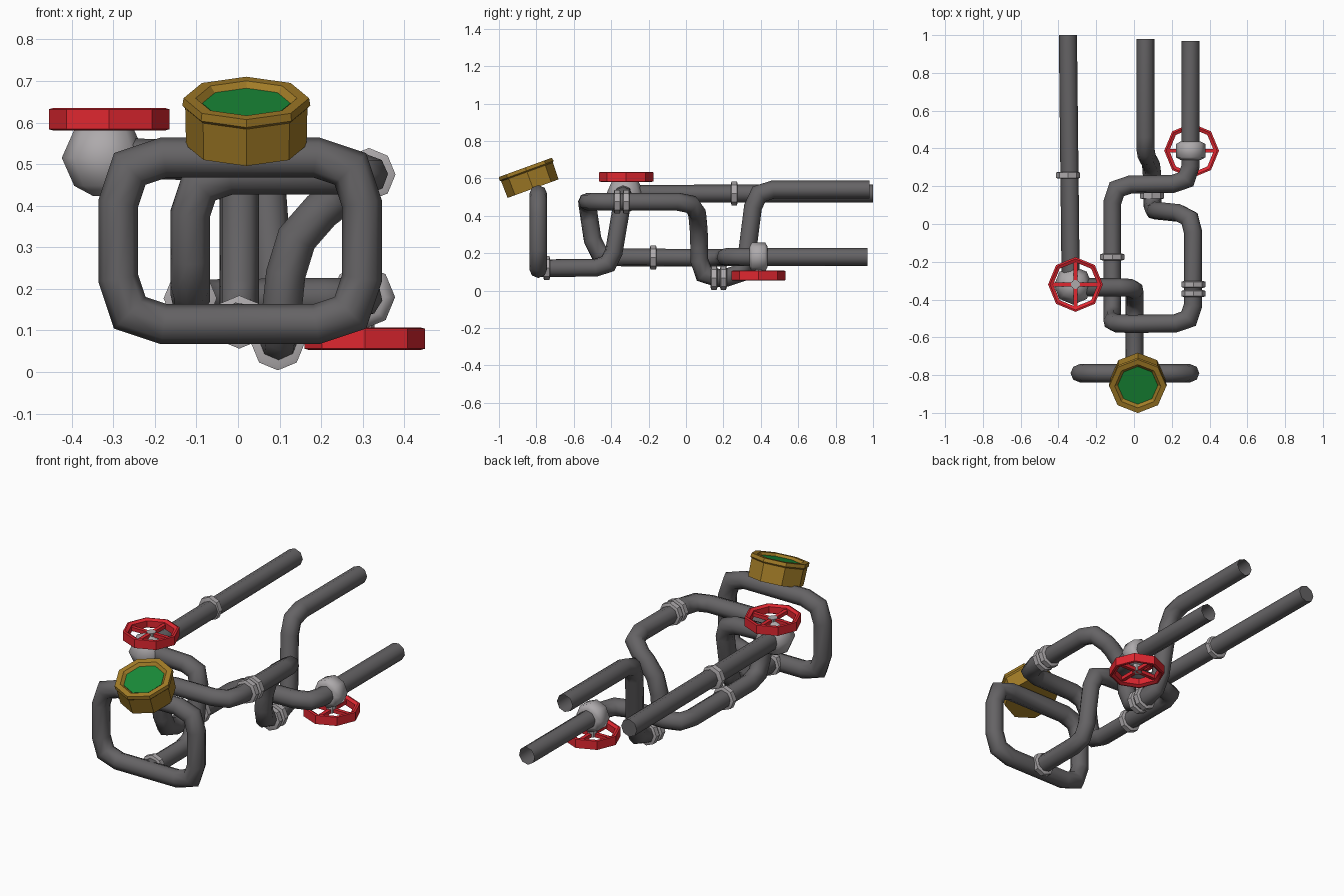
import bpy, bmesh, math
from mathutils import Vector, Matrix

if "Cube" in bpy.data.objects:
    bpy.data.objects.remove(bpy.data.objects["Cube"])

SIDES = 8
PIPE_R = 0.048


def material(name, rgb):
    m = bpy.data.materials.new(name)
    m.diffuse_color = (*rgb, 1)
    m.use_nodes = True
    m.node_tree.nodes["Principled BSDF"].inputs["Base Color"].default_value = m.diffuse_color
    return m


DARK = material("dark_metal", (0.13, 0.125, 0.13))
GREY = material("joint_metal", (0.42, 0.40, 0.41))
RED = material("red_paint", (0.75, 0.02, 0.03))
BROWN = material("brass", (0.36, 0.2, 0.02))
GREEN = material("green_glass", (0.01, 0.26, 0.04))


def finish(name, bm, mat, angle):
    bmesh.ops.recalc_face_normals(bm, faces=bm.faces)
    me = bpy.data.meshes.new(name)
    bm.to_mesh(me)
    bm.free()
    me.materials.append(mat)
    ob = bpy.data.objects.new(name, me)
    bpy.context.collection.objects.link(ob)
    bpy.ops.object.select_all(action='DESELECT')
    ob.select_set(True)
    bpy.context.view_layer.objects.active = ob
    bpy.ops.object.shade_smooth_by_angle(angle=math.radians(angle))
    return ob


def rounded(corners, r, closed):
    """Replace each corner by a three-point bend."""
    pts = [Vector(c) for c in corners]
    out = []
    n = len(pts)
    for i, p in enumerate(pts):
        if not closed and i in (0, n - 1):
            out.append(p)
            continue
        a, b = pts[i - 1] - p, pts[(i + 1) % n] - p
        pa = p + a.normalized() * min(r, a.length * 0.42)
        pb = p + b.normalized() * min(r, b.length * 0.42)
        out += [pa, (pa + 2 * p + pb) / 4, pb]
    return out


def pipe(name, corners, bend=0.1, closed=False, caps=False):
    """Sweep an octagon along the path with mitred bends."""
    pts = rounded(corners, bend, closed)
    n = len(pts)
    bm = bmesh.new()
    d = (pts[1] - pts[0]).normalized()
    ref = Vector((0, 0, 1)) if abs(d.z) < 0.8 else Vector((1, 0, 0))
    u = (ref - d * ref.dot(d)).normalized()
    v = d.cross(u)
    ring = [pts[0] + PIPE_R * (u * math.cos(t) + v * math.sin(t))
            for t in (2 * math.pi * k / SIDES for k in range(SIDES))]
    rings = [] if closed else [[bm.verts.new(c) for c in ring]]
    for i in range(1, n + 1 if closed else n):
        p = pts[i % n]
        d = (p - pts[i - 1]).normalized()
        nxt = (pts[(i + 1) % n] - p).normalized() if closed or i < n - 1 else d
        plane = (d + nxt).normalized()
        ring = [c + d * ((p - c).dot(plane) / d.dot(plane)) for c in ring]
        rings.append([bm.verts.new(c) for c in ring])
    for i in range(len(rings) if closed else len(rings) - 1):
        a, b = rings[i], rings[(i + 1) % len(rings)]
        for k in range(SIDES):
            j = (k + 1) % SIDES
            bm.faces.new((a[k], a[j], b[j], b[k]))
    if caps:
        bm.faces.new(rings[0])
        bm.faces.new(rings[-1])
    return finish(name, bm, DARK, 50)


def lathe(name, profile, loc, mat, tilt=0.0, closed=False, angle=30):
    """Revolve (radius, height) points; tilt turns the axis about x."""
    bm = bmesh.new()
    rings = []
    for r, h in profile:
        rings.append([bm.verts.new((r * math.cos(t), r * math.sin(t), h))
                      for t in (2 * math.pi * k / SIDES for k in range(SIDES))])
    for i in range(len(rings) if closed else len(rings) - 1):
        a, b = rings[i], rings[(i + 1) % len(rings)]
        for k in range(SIDES):
            j = (k + 1) % SIDES
            bm.faces.new((a[k], a[j], b[j], b[k]))
    if not closed:
        bm.faces.new(rings[0])
        bm.faces.new(rings[-1])
    bm.transform(Matrix.Translation(loc) @ Matrix.Rotation(math.radians(tilt), 4, 'X'))
    return finish(name, bm, mat, angle)


def wheel(name, loc):
    """Octagonal hand wheel with crossed spokes."""
    lathe(name + "_rim", [(0.118, -0.018), (0.135, -0.027), (0.145, -0.024), (0.145, 0.024),
                          (0.135, 0.027), (0.118, 0.018)], loc, RED, closed=True)
    bm = bmesh.new()
    for size in ((0.25, 0.02, 0.02), (0.02, 0.25, 0.02)):
        m = Matrix.Translation(loc) @ Matrix.Diagonal((*size, 1))
        bmesh.ops.create_cube(bm, size=1, matrix=m)
    finish(name + "_spokes", bm, RED, 30)


# front frame carrying the gauge
pipe("front_frame", [(-0.288, -0.79, 0.115), (0.298, -0.79, 0.115),
                     (0.298, -0.79, 0.516), (-0.288, -0.79, 0.516)], 0.11, closed=True)

# upper left pipe, through the valve and down to the frame
pipe("left_pipe", [(-0.35, 1.0, 0.52), (-0.335, -0.335, 0.517), (0.003, -0.335, 0.505),
                   (0.003, -0.40, 0.122), (0.003, -0.79, 0.12)], 0.085, caps=True)

# long winding pipe with two open rear ends
pipe("winding_pipe", [(0.06, 0.98, 0.54), (0.06, 0.37, 0.54), (0.095, 0.31, 0.07),
                      (0.097, 0.072, 0.067), (0.125, 0.07, 0.33), (0.313, 0.05, 0.475),
                      (0.313, -0.525, 0.475), (-0.115, -0.53, 0.475), (-0.115, -0.485, 0.178),
                      (-0.115, 0.208, 0.175), (0.3, 0.213, 0.18), (0.3, 0.97, 0.18)], 0.095)

# pipe joints
joints = [(-0.35, 0.258, 0.52), (0.003, -0.745, 0.12), (-0.115, -0.175, 0.177),
          (0.315, -0.32, 0.475), (0.315, -0.368, 0.475),
          (0.096, 0.15, 0.068), (0.096, 0.2, 0.068)]
for i, p in enumerate(joints):
    lathe(f"pipe_joint_{i + 1}", [(0.052, -0.018), (0.064, -0.014), (0.064, 0.014), (0.052, 0.018)],
          p, GREY, tilt=90)

# left valve: round body, stem and wheel
ball = [(0.102 * math.cos(a), 0.095 * math.sin(a))
        for a in (math.radians(d) for d in (-75, -45, 0, 45, 75))]
lathe("left_valve_body", ball, (-0.322, -0.325, 0.515), GREY, angle=60)
lathe("left_valve_stem", [(0.025, 0), (0.025, 0.06)], (-0.31, -0.32, 0.56), GREY)
wheel("left_wheel", (-0.31, -0.32, 0.608))

# right valve: barrel on the pipe with the wheel hanging below
lathe("right_valve_body", [(0.055, -0.048), (0.078, -0.035), (0.078, 0.035), (0.055, 0.048)],
      (0.3, 0.388, 0.18), GREY, tilt=90, angle=60)
lathe("right_valve_stem", [(0.025, 0), (0.025, 0.07)], (0.303, 0.388, 0.07), GREY)
wheel("right_wheel", (0.305, 0.388, 0.08))

# tilted gauge with green face
base = (0.02, -0.8175, 0.545)
lathe("gauge_case", [(0.145, 0), (0.147, 0.095), (0.154, 0.102), (0.151, 0.121),
                     (0.122, 0.121), (0.105, 0.105)], base, BROWN, tilt=20)
lathe("gauge_face", [(0.106, 0.1), (0.106, 0.108)], base, GREEN, tilt=20)
